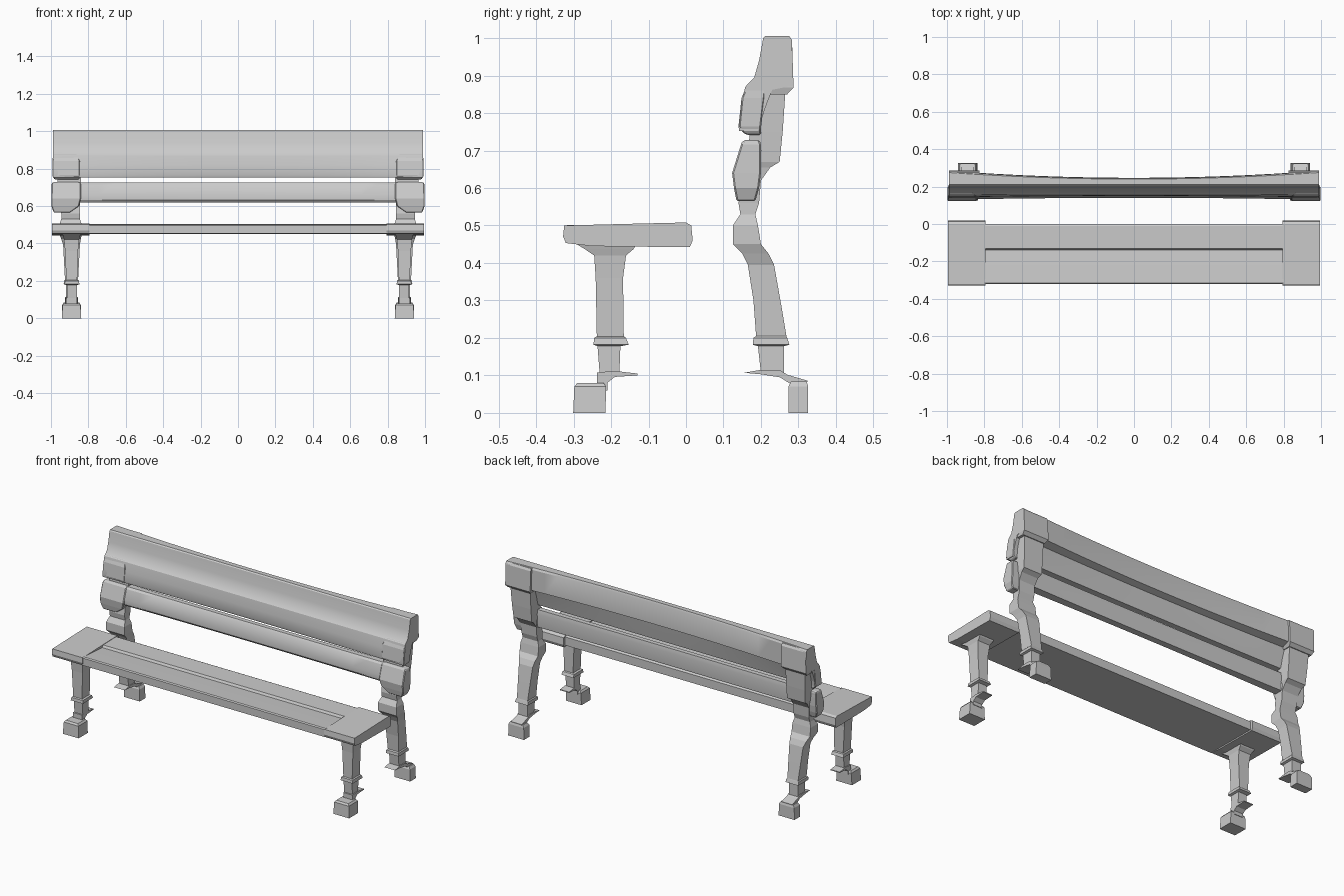
import bpy, bmesh

def make(name, bm, mirror=False, bevel=0.0, smooth=False):
    bmesh.ops.recalc_face_normals(bm, faces=bm.faces)
    me = bpy.data.meshes.new(name)
    bm.to_mesh(me)
    bm.free()
    ob = bpy.data.objects.new(name, me)
    bpy.context.collection.objects.link(ob)
    if smooth:
        bpy.ops.object.select_all(action='DESELECT')
        ob.select_set(True)
        bpy.context.view_layer.objects.active = ob
        bpy.ops.object.shade_smooth_by_angle(angle=0.5)
    if bevel:
        b = ob.modifiers.new("Bevel", 'BEVEL')
        b.width, b.segments = bevel, 1
    if mirror:
        ob.modifiers.new("Mirror", 'MIRROR')
    return ob

def loft(name, rings, **kw):
    """Skin a list of closed rings and cap both ends."""
    bm = bmesh.new()
    vs = [[bm.verts.new(p) for p in r] for r in rings]
    n = len(vs[0])
    for a, b in zip(vs, vs[1:]):
        for i in range(n):
            j = (i + 1) % n
            bm.faces.new((a[i], a[j], b[j], b[i]))
    bm.faces.new(vs[0])
    bm.faces.new(vs[-1])
    return make(name, bm, **kw)

def prism(name, yz, x0, x1, **kw):
    return loft(name, [[(x, y, z) for y, z in yz] for x in (x0, x1)], **kw)

def stack(name, rows, **kw):
    """Rectangular rings: (z, y0, y1, x0, x1)."""
    return loft(name, [[(x0, y0, z), (x1, y0, z), (x1, y1, z), (x0, y1, z)]
                       for z, y0, y1, x0, x1 in rows], **kw)

# Seat: dished front plank with a step up to the rear plank, and raised end blocks
prism("seat", [(-.322, .453), (-.322, .497), (-.315, .502), (-.22, .496), (-.14, .49),
               (-.132, .503), (-.01, .505), (0, .5), (0, .45)], -.8, .8)
prism("seat_end", [(-.32, .453), (-.328, .47), (-.325, .5), (-.13, .505), (0, .508),
                   (.014, .5), (.018, .46), (.01, .442), (-.25, .445)], .795, .995, mirror=True)

# Front legs: flared top, collar, ankle
stack("front_leg", [
    (.1, -.23, -.178, .86, .915), (.178, -.236, -.175, .86, .915),
    (.182, -.247, -.153, .848, .928), (.2, -.245, -.16, .85, .925),
    (.204, -.238, -.166, .86, .918), (.36, -.241, -.168, .855, .925),
    (.42, -.245, -.16, .85, .93), (.437, -.27, -.14, .845, .935),
    (.455, -.3, -.13, .84, .94)], mirror=True)
prism("front_spur", [(-.238, .095), (-.238, .108), (-.19, .112), (-.13, .105), (-.13, .1),
                     (-.19, .096), (-.21, .08), (-.21, .06), (-.238, .06)],
      .86, .92, mirror=True)
stack("front_foot", [(0, -.301, -.215, .838, .942), (.07, -.298, -.213, .842, .938),
                     (.08, -.29, -.22, .85, .93)], mirror=True)

# Back legs: kinked post running up behind the boards
stack("back_leg", [
    (.105, .2, .262, .86, .92), (.178, .192, .262, .86, .92),
    (.182, .178, .276, .848, .932), (.2, .18, .27, .85, .93),
    (.205, .187, .268, .855, .925), (.3, .18, .252, .85, .93),
    (.395, .165, .235, .845, .935), (.425, .15, .22, .84, .945),
    (.45, .125, .2, .835, .955), (.5, .125, .192, .835, .955),
    (.53, .145, .185, .845, .945), (.56, .14, .195, .845, .945),
    (.62, .15, .2, .845, .95), (.655, .16, .225, .845, .955),
    (.67, .165, .25, .84, .96), (.75, .17, .258, .84, .965),
    (.855, .18, .265, .84, .97)], mirror=True)
prism("back_spur", [(.155, .107), (.2, .103), (.25, .095), (.278, .078), (.278, .06),
                    (.32, .06), (.324, .086), (.27, .102), (.25, .115), (.2, .115)],
      .855, .925, mirror=True)
stack("back_foot", [(0, .273, .326, .838, .942), (.07, .273, .326, .84, .94),
                    (.084, .28, .322, .848, .932)], mirror=True)

# Post caps behind the top board
stack("post_cap", [(.85, .2, .27, .835, .985), (.868, .2, .287, .825, .99),
                   (.99, .215, .283, .825, .985), (1.003, .215, .275, .825, .985)], mirror=True)

# Brackets holding the lower board
stack("lower_bracket", [(.565, .135, .185, .9, .985), (.6, .128, .195, .85, .998),
                        (.64, .123, .2, .84, .998), (.72, .148, .2, .84, .996),
                        (.728, .155, .195, .85, .99)], mirror=True, bevel=.004)

# Back boards: profile rows are (y, z, how far the point bows back toward the ends)
def board(name, prof, half):
    xs = [half * i / 12 for i in range(-12, 13)]
    loft(name, [[(x, y + bow * (x / half) ** 2, z) for y, z, bow in prof] for x in xs],
         smooth=True)

board("upper_back_board", [
    (.155, .752, -.013), (.15, .765, -.01), (.152, .82, -.006), (.16, .87, -.002),
    (.182, .895, 0), (.195, .94, 0), (.206, 1.0, 0), (.212, 1.006, 0), (.24, 1.006, .035),
    (.245, .995, .038), (.247, .873, .038), (.21, .862, .02), (.2, .81, .01),
    (.188, .752, .005)], .99)
board("lower_back_board", [
    (.15, .62, -.01), (.14, .632, -.008), (.14, .66, -.01), (.155, .715, -.005),
    (.163, .725, 0), (.19, .725, .006), (.195, .7, .006), (.188, .62, .006)], .99)

# Mounting pads joining the lower end of the upper board to the post
stack("upper_bracket", [(.742, .16, .2, .85, .98), (.76, .14, .2, .845, .992),
                        (.84, .148, .21, .845, .992), (.88, .165, .215, .86, .988)],
      mirror=True, bevel=.004)
